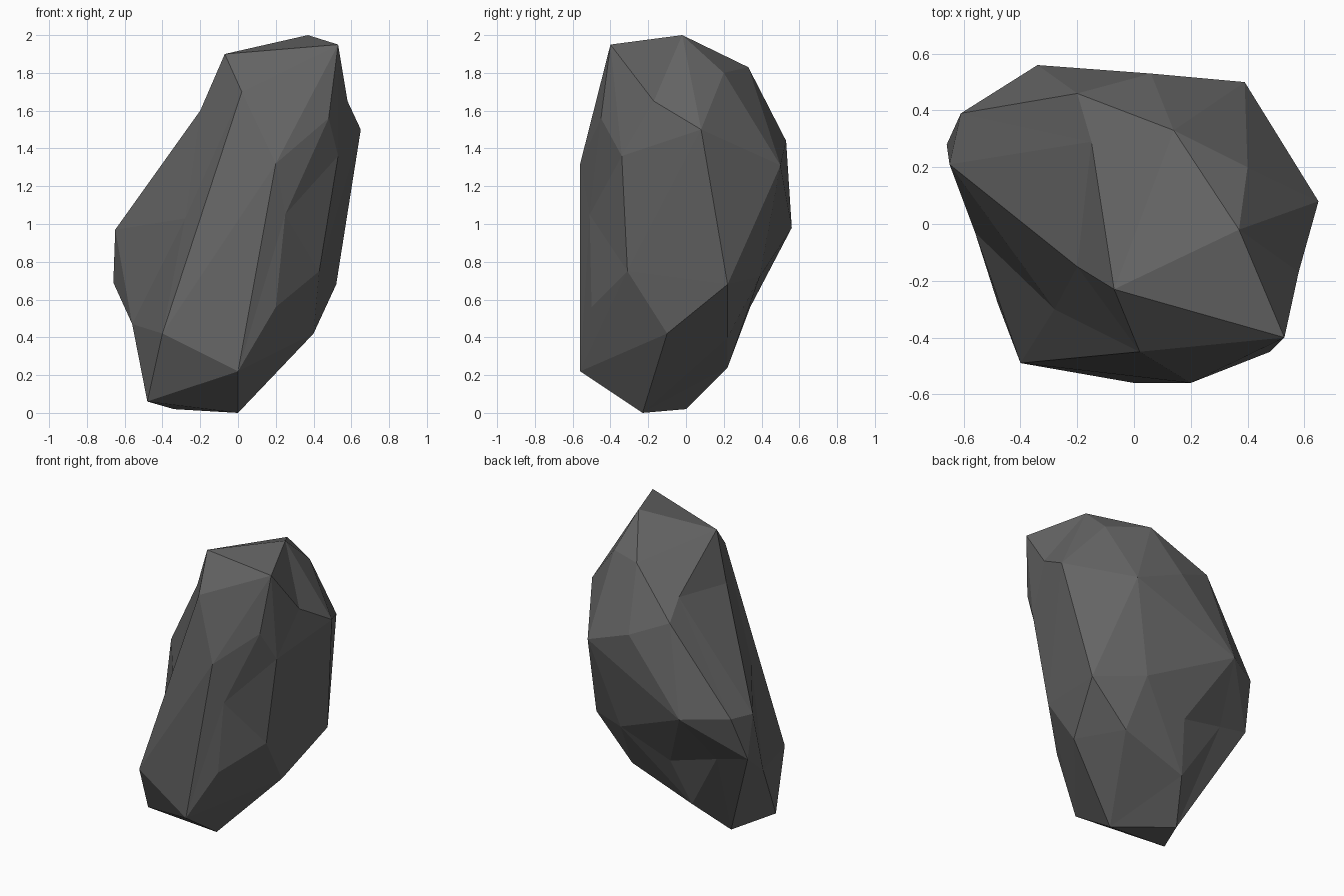
import bpy
import bmesh
from mathutils import Vector

old_cube = bpy.data.objects.get("Cube")
if old_cube:
    bpy.data.objects.remove(old_cube, do_unlink=True)

# Corner points of the stone in hundredths, grouped by region from base to crown
base = [(0, -23, 0), (-34, 0, 2), (-48, -28, 6), (0, -56, 22), (-20, 22, 24)]
lower = [(40, -10, 42), (25, 22, 40), (-40, -49, 42), (20, -50, 56),
         (-56, -3, 47), (-12, 34, 56), (-44, 30, 64)]
middle = [(52, 22, 68), (43, -31, 75), (22, 39, 72), (-66, 28, 69),
          (-65, 21, 97), (-61, 39, 99), (-34, 56, 98), (-28, -30, 103),
          (25, -51, 105)]
upper = [(20, -56, 132), (53, -34, 136), (39, 50, 131), (6, 53, 144),
         (65, 8, 150), (48, -45, 156), (-20, 46, 156), (-20, -15, 160),
         (58, -17, 165), (-15, 29, 166), (2, -45, 170)]
crown = [(14, 33, 183), (40, 20, 180), (-7, -23, 190), (53, -40, 195), (37, -2, 200)]
corners = [Vector(p) / 100 for p in base + lower + middle + upper + crown]

# The stone leans: its axis runs from the left-hand base to the opposite crown
centre = Vector((0, 0, 1))
lean = 0.3
radii = Vector((0.6, 0.55, 1.05))


def puffed(point, amount):
    """Push a point part of the way out to a leaning ellipsoid."""
    local = point - centre
    local.x -= lean * local.z
    unit = Vector(a / r for a, r in zip(local, radii))
    return unit.lerp(unit.normalized(), amount)


# Wrap the puffed points in a skin, then move each one back so dents remain
bm = bmesh.new()
home = bm.verts.layers.int.new("home")
for index, corner in enumerate(corners):
    vert = bm.verts.new(puffed(corner, 0.65))
    vert[home] = index
bmesh.ops.convex_hull(bm, input=bm.verts[:])
loose = [v for v in bm.verts if not v.link_faces]
bmesh.ops.delete(bm, geom=loose, context='VERTS')
for vert in bm.verts:
    vert.co = corners[vert[home]]
bm.verts.layers.int.remove(home)
bmesh.ops.recalc_face_normals(bm, faces=bm.faces[:])

mesh = bpy.data.meshes.new("rock")
bm.to_mesh(mesh)
bm.free()
rock = bpy.data.objects.new("rock", mesh)
bpy.context.collection.objects.link(rock)

# Plain dark stone colour
stone = bpy.data.materials.new("dark grey stone")
stone.use_nodes = True
colour = (0.13, 0.13, 0.13, 1)
stone.diffuse_color = colour
stone.node_tree.nodes["Principled BSDF"].inputs["Base Color"].default_value = colour
mesh.materials.append(stone)
